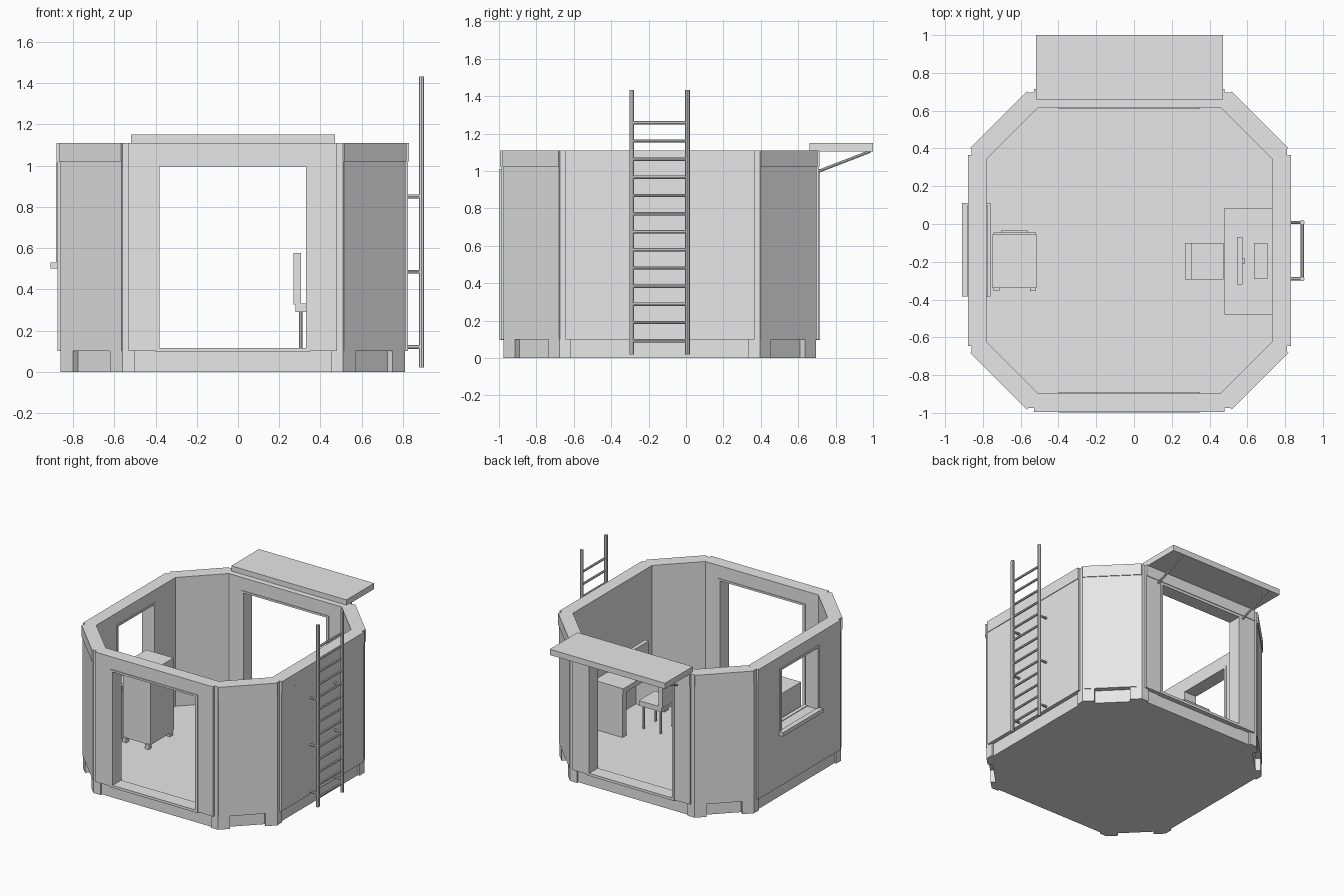
import bpy, bmesh, math
from mathutils import Vector, Matrix

cube = bpy.data.objects.get("Cube")
if cube:
    bpy.data.objects.remove(cube, do_unlink=True)

grey = bpy.data.materials.new("plain_grey")
grey.use_nodes = True
grey.diffuse_color = (0.8, 0.8, 0.8, 1)
grey.node_tree.nodes["Principled BSDF"].inputs["Base Color"].default_value = (0.8, 0.8, 0.8, 1)

CENTRE = Vector((-0.025, -0.14, 0))
R2 = math.sqrt(2)
HALF, CORNER = 0.835, 0.535        # outer octagon: face distance, corner offset
IN_HALF, IN_CORNER = 0.755, 0.485  # inner octagon
TOP, BAND, BASE = 1.11, 1.02, 0.1
DIAG, DIAG_W = (HALF + CORNER) / R2, (HALF - CORNER) / R2
IN_DIAG, IN_DIAG_W = (IN_HALF + IN_CORNER) / R2, (IN_HALF - IN_CORNER) / R2


def finish(name, bm):
    bmesh.ops.recalc_face_normals(bm, faces=bm.faces)
    mesh = bpy.data.meshes.new(name)
    bm.to_mesh(mesh)
    bm.free()
    mesh.materials.append(grey)
    obj = bpy.data.objects.new(name, mesh)
    bpy.context.collection.objects.link(obj)
    return obj


def prism(bm, points, z0, z1, turn=0):
    """Extrude a plan outline, turned about the room centre."""
    rot = Matrix.Rotation(math.radians(turn), 3, 'Z')
    low = [bm.verts.new(CENTRE + rot @ Vector((x, y, z0))) for x, y in points]
    high = [bm.verts.new(CENTRE + rot @ Vector((x, y, z1))) for x, y in points]
    bm.faces.new(low[::-1])
    bm.faces.new(high)
    n = len(points)
    for i in range(n):
        j = (i + 1) % n
        bm.faces.new((low[i], low[j], high[j], high[i]))


def slab(bm, turn, y_out, y_in, w_out, w_in, z0, z1, hole=None):
    """Wall piece facing -y before turning; hole = (half width, z low, z high)."""
    def part(a, b, c, d, lo, hi):
        if hi - lo > 1e-4:
            prism(bm, [(a, -y_out), (b, -y_out), (c, -y_in), (d, -y_in)], lo, hi, turn)
    if not hole:
        part(-w_out, w_out, w_in, -w_in, z0, z1)
        return
    h, lo, hi = hole
    part(-w_out, -h, -h, -w_in, z0, z1)
    part(h, w_out, w_in, h, z0, z1)
    part(-h, h, h, -h, z0, lo)
    part(-h, h, h, -h, hi, z1)


def box(name, x, y, z):
    """Box from its (low, high) limits on each axis."""
    bm = bmesh.new()
    bmesh.ops.create_cube(bm, size=1)
    for v in bm.verts:
        v.co = [(lo + hi) / 2 + c * (hi - lo) for c, (lo, hi) in zip(v.co, (x, y, z))]
    return finish(name, bm)


def rod(name, a, b, radius, sides=8):
    a, b = Vector(a), Vector(b)
    bm = bmesh.new()
    bmesh.ops.create_cone(bm, cap_ends=True, segments=sides, radius1=radius,
                          radius2=radius, depth=(b - a).length)
    turn = (b - a).to_track_quat('Z', 'Y').to_matrix().to_4x4()
    bm.transform(Matrix.Translation((a + b) / 2) @ turn)
    return finish(name, bm)


# Base with feet at the corners, and the room floor
quarter = [(-0.535, -0.835), (-0.475, -0.835), (-0.475, -0.82), (0.475, -0.82),
           (0.475, -0.835), (0.535, -0.835), (0.595, -0.775), (0.57, -0.75),
           (0.75, -0.57), (0.775, -0.595)]
outline = []
for k in range(4):
    rot = Matrix.Rotation(math.pi / 2 * k, 2)
    outline += [tuple(rot @ Vector(p)) for p in quarter]
bm = bmesh.new()
prism(bm, outline, 0, BASE)
finish("base", bm)
bm = bmesh.new()
inner = []
for k in range(4):
    rot = Matrix.Rotation(math.pi / 2 * k, 2)
    inner += [tuple(rot @ Vector((s * IN_CORNER, -IN_HALF))) for s in (-1, 1)]
prism(bm, inner, 0.05, 0.11)
finish("floor", bm)

# Four main walls with their panels, top bands and opening frames
door, window = (0.375, BASE, 1.01), (0.24, 0.51, 1.015)
sides = {"front": (0, door), "right": (90, window), "back": (180, door), "left": (270, window)}
names = {"front": "front_wall", "left": "ladder_wall", "back": "back_wall", "right": "window_wall"}
for side, turn, hole in (("front", 0, door), ("left", 90, None),
                         ("back", 180, door), ("right", 270, window)):
    bm = bmesh.new()
    slab(bm, turn, HALF, IN_HALF, CORNER, IN_CORNER, BASE, TOP, hole)
    finish(names[side], bm)
    bm = bmesh.new()
    slab(bm, turn, HALF + 0.015, HALF - 0.01, 0.505, 0.505, BASE, BAND, hole)
    finish(side + "_panel", bm)
    bm = bmesh.new()
    slab(bm, turn, HALF + 0.02, HALF - 0.01, 0.505, 0.505, BAND, TOP)
    finish(side + "_top_band", bm)
    if hole:
        w, lo, hi = hole
        bm = bmesh.new()
        slab(bm, turn, HALF + 0.022, IN_HALF - 0.005, w, w, lo - 0.005, hi,
             (w - 0.02, lo + 0.015, hi - 0.015))
        finish(side + "_opening_frame", bm)

# Four corner walls
for k in range(4):
    turn = 45 + 90 * k
    bm = bmesh.new()
    slab(bm, turn, DIAG, IN_DIAG, DIAG_W, IN_DIAG_W, BASE, TOP)
    slab(bm, turn, DIAG + 0.004, DIAG - 0.01, DIAG_W - 0.002, DIAG_W - 0.002, BASE, BAND)
    slab(bm, turn, DIAG + 0.01, DIAG - 0.01, DIAG_W, DIAG_W, BAND, TOP)
    finish("corner_wall_%d" % (k + 1), bm)

# Window sills
box("outer_window_sill", (-0.91, -0.87), (-0.385, 0.11), (0.5, 0.53))
box("inner_window_sill", (-0.79, -0.76), (-0.385, 0.11), (0.5, 0.53))

# Awning over the back opening with two struts
box("awning", (-0.52, 0.47), (0.66, 1.0), (1.105, 1.15))
for x in (-0.42, 0.37):
    rod("awning_strut", (x, 0.7, 0.995), (x, 0.985, 1.105), 0.008)

# Ladder
LX, RAILS = 0.89, (-0.29, 0.008)
for y in RAILS:
    rod("ladder_rail", (LX, y, 0.02), (LX, y, 1.432), 0.013)
    for z in (0.12, 0.485, 0.85):
        rod("ladder_bracket", (0.8, y, z), (LX, y, z), 0.009)
for i in range(13):
    z = 0.093 + i * 0.097
    rod("ladder_rung", (LX, RAILS[0], z), (LX, RAILS[1], z), 0.009)

# Desk with screen and keyboard
box("desk_top", (0.48, 0.73), (-0.48, 0.085), (0.45, 0.49))
for y in (-0.48, 0.035):
    box("desk_side", (0.485, 0.73), (y, y + 0.05), (0.11, 0.45))
box("screen", (0.545, 0.575), (-0.32, -0.07), (0.53, 0.69))
box("screen_stand", (0.565, 0.588), (-0.21, -0.18), (0.49, 0.62))
box("keyboard", (0.635, 0.708), (-0.29, -0.1), (0.49, 0.505))

# Chair
box("chair_seat", (0.28, 0.475), (-0.295, -0.1), (0.29, 0.33))
box("chair_back", (0.27, 0.305), (-0.295, -0.1), (0.325, 0.577))
for x in (0.305, 0.45):
    for y in (-0.27, -0.125):
        rod("chair_leg", (x, y, 0.11), (x, y, 0.295), 0.008)

# Cabinet
box("cabinet", (-0.75, -0.515), (-0.34, -0.055), (0.14, 0.71))
box("cabinet_door", (-0.745, -0.52), (-0.06, -0.045), (0.15, 0.7))
box("cabinet_door_panel", (-0.705, -0.56), (-0.05, -0.035), (0.25, 0.6))
for x in (-0.745, -0.55):
    for y in (-0.355, -0.095):
        box("cabinet_foot", (x, x + 0.032), (y, y + 0.035), (0.11, 0.145))
